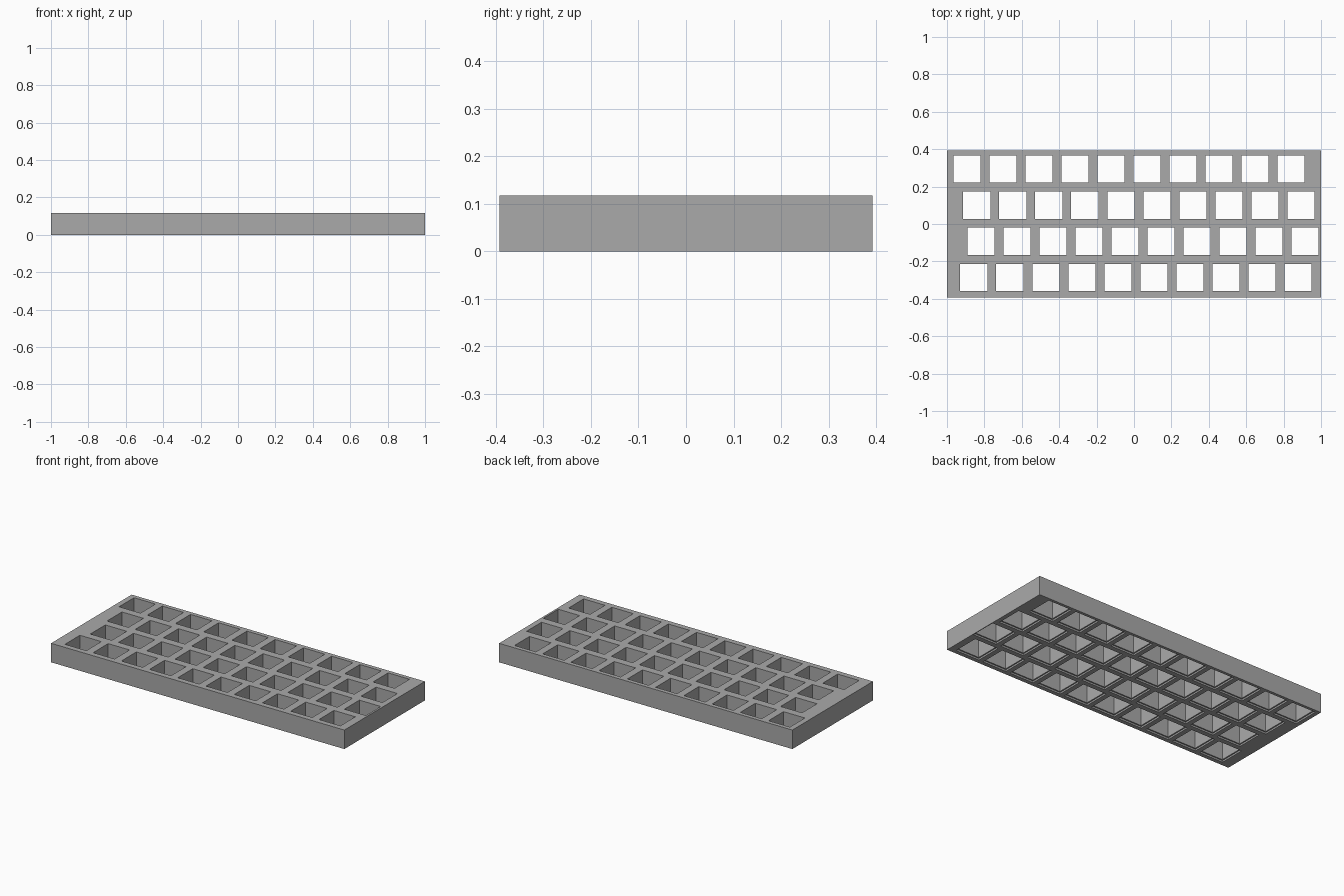
import bpy

cube = bpy.data.objects.get("Cube")
if cube:
    bpy.data.objects.remove(cube, do_unlink=True)

WIDTH, DEPTH, HEIGHT = 2.0, 0.785, 0.117
PITCH, HOLE = 0.1925, 0.146
LIP, LIP_DEPTH = 0.008, 0.01
COLUMNS = 10
# First hole centre (x, y) of each staggered row, back to front
ROWS = [(-0.893, 0.294), (-0.84, 0.101), (-0.818, -0.093), (-0.856, -0.286)]

grey = bpy.data.materials.new("mid grey")
grey.use_nodes = True
grey.diffuse_color = (0.4, 0.4, 0.4, 1)
grey.node_tree.nodes["Principled BSDF"].inputs["Base Color"].default_value = (0.4, 0.4, 0.4, 1)


def box(name, centre, size):
    bpy.ops.mesh.primitive_cube_add(size=1, location=centre)
    obj = bpy.context.object
    obj.name = name
    obj.scale = size
    bpy.ops.object.transform_apply(location=True, rotation=False, scale=True)
    return obj


def hole_cutter(name, side, low, high):
    """One mesh holding a square peg for every hole."""
    pegs = [box(name, (x + i * PITCH, y, (low + high) / 2), (side, side, high - low))
            for x, y in ROWS for i in range(COLUMNS)]
    bpy.ops.object.select_all(action="DESELECT")
    for peg in pegs:
        peg.select_set(True)
    bpy.context.view_layer.objects.active = pegs[0]
    bpy.ops.object.join()
    pegs[0].hide_render = True
    return pegs[0]


# Slab with through holes and a shallow wider recess underneath
plate = box("key_plate", (0, 0, HEIGHT / 2), (WIDTH, DEPTH, HEIGHT))
plate.data.materials.append(grey)
cutters = [hole_cutter("hole_cutter", HOLE, -0.1, HEIGHT + 0.1),
           hole_cutter("recess_cutter", HOLE + 2 * LIP, -0.1, LIP_DEPTH)]
bpy.context.view_layer.objects.active = plate
for cutter in cutters:
    mod = plate.modifiers.new(cutter.name, "BOOLEAN")
    mod.operation = "DIFFERENCE"
    mod.solver = "EXACT"
    mod.object = cutter
    bpy.ops.object.modifier_apply(modifier=mod.name)
for cutter in cutters:
    bpy.data.objects.remove(cutter, do_unlink=True)
